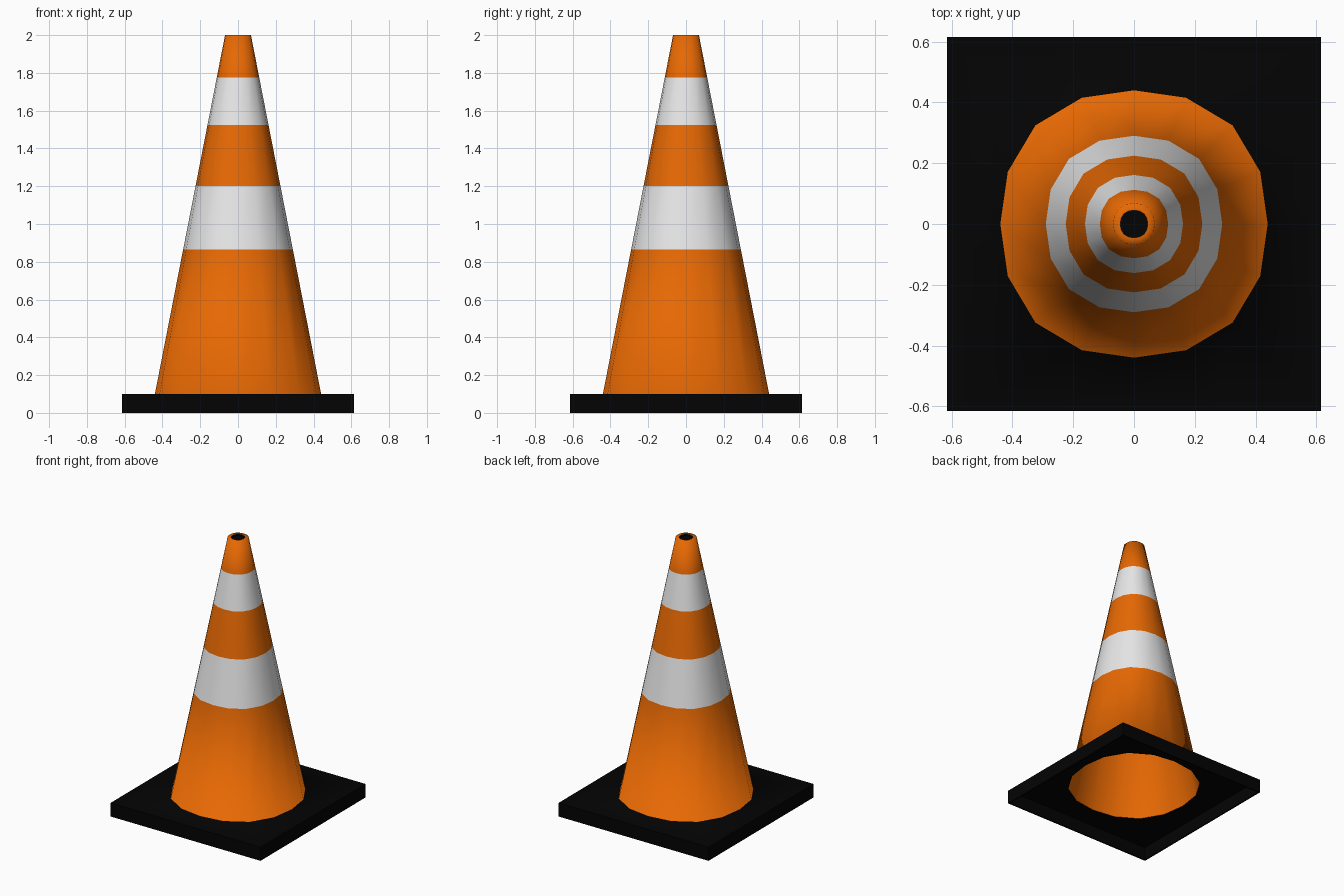
import bpy, bmesh
from math import cos, sin, pi, radians

SIDES = 16
HALF = 0.615        # half width of the base
TOP = 0.1           # height of the base
WALL = 0.004        # thickness of the cone wall

cube = bpy.data.objects.get("Cube")
if cube:
    bpy.data.objects.remove(cube, do_unlink=True)


def material(name, rgb):
    m = bpy.data.materials.new(name)
    m.use_nodes = True
    m.diffuse_color = (*rgb, 1)
    bsdf = m.node_tree.nodes["Principled BSDF"]
    bsdf.inputs["Base Color"].default_value = (*rgb, 1)
    bsdf.inputs["Roughness"].default_value = 0.6
    return m


ORANGE = material("orange plastic", (0.8, 0.14, 0.001))
WHITE = material("white reflective", (0.8, 0.8, 0.8))
BLACK = material("black rubber", (0.001, 0.001, 0.001))


def ring(bm, shape, size, z):
    """Sixteen points on a square, or on a circle swelling at the diagonals."""
    verts = []
    for i in range(SIDES):
        a = 2 * pi * i / SIDES
        c, s = cos(a), sin(a)
        if shape == "square":
            k = size / max(abs(c), abs(s))
        else:
            k = size * (1 + 0.0215 * (1 - cos(4 * a)))
        verts.append(bm.verts.new((c * k, s * k, z)))
    return verts


def loft(name, rings, bands, cap=None):
    """Join successive rings; bands holds one material per strip."""
    mats = list(dict.fromkeys(bands))
    bm = bmesh.new()
    loops = [ring(bm, *r) for r in rings]
    for lower, upper, mat in zip(loops, loops[1:], bands):
        for i in range(SIDES):
            j = (i + 1) % SIDES
            f = bm.faces.new((lower[i], lower[j], upper[j], upper[i]))
            f.material_index = mats.index(mat)
    if cap:
        bm.faces.new(loops[-1]).material_index = mats.index(cap)
    mesh = bpy.data.meshes.new(name)
    bm.to_mesh(mesh)
    bm.free()
    for m in mats:
        mesh.materials.append(m)
    ob = bpy.data.objects.new(name, mesh)
    bpy.context.collection.objects.link(ob)
    bpy.ops.object.select_all(action="DESELECT")
    ob.select_set(True)
    bpy.context.view_layer.objects.active = ob
    bpy.ops.object.shade_smooth_by_angle(angle=radians(85))
    return ob


def cone_radius(z):
    return 0.44 - 0.1955 * (z - TOP)


# Base: hollow tray, from the opening under its top out to the four sides
under = TOP - WALL
inner = HALF - 0.01
loft("base",
     [("round", cone_radius(TOP) - WALL, under), ("square", inner, under),
      ("square", inner, 0), ("square", HALF, 0), ("square", HALF, TOP)],
     [BLACK] * 4)

# Outer shell: black flange on the base, striped cone, rim and dark top hole
stripe_heights = [TOP, 0.865, 1.2, 1.525, 1.775, 2.0]
cone_rings = [("round", cone_radius(z), z) for z in stripe_heights]
loft("striped_cone",
     [("square", HALF, TOP)] + cone_rings
     + [("round", 0.045, 2.0), ("round", 0.045, 1.99)],
     [BLACK, ORANGE, WHITE, ORANGE, WHITE, ORANGE, ORANGE, BLACK],
     cap=BLACK)

# Hollow inside, facing inwards and open at the bottom
inside = loft("cone_inside",
              [("round", cone_radius(z) - WALL, z) for z in (under, 1.98)],
              [ORANGE], cap=ORANGE)
inside.data.flip_normals()
